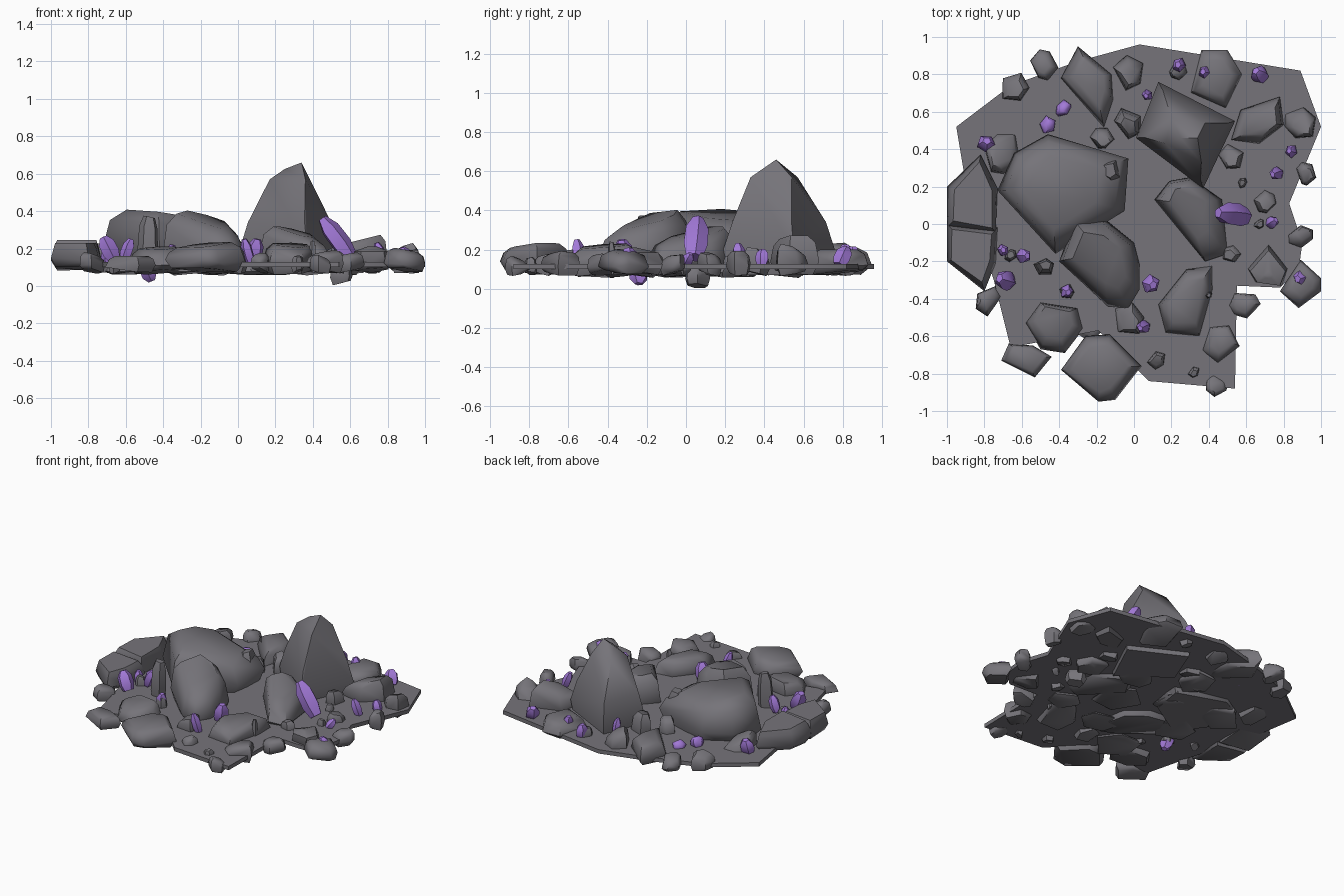
import bpy, bmesh, math, random
from mathutils import Vector

if "Cube" in bpy.data.objects:
    bpy.data.objects.remove(bpy.data.objects["Cube"])

random.seed(11)


def material(name, rgb):
    m = bpy.data.materials.new(name)
    m.diffuse_color = (*rgb, 1)
    m.use_nodes = True
    m.node_tree.nodes["Principled BSDF"].inputs["Base Color"].default_value = m.diffuse_color
    return m


STONE = material("dark stone", (0.18, 0.174, 0.193))
PURPLE = material("purple crystal", (0.36, 0.19, 0.68))


def finish(name, bm, mat):
    bmesh.ops.recalc_face_normals(bm, faces=bm.faces)
    me = bpy.data.meshes.new(name)
    bm.to_mesh(me)
    bm.free()
    me.materials.append(mat)
    ob = bpy.data.objects.new(name, me)
    bpy.context.collection.objects.link(ob)
    return ob


def hull(name, pts, mat):
    bm = bmesh.new()
    for p in pts:
        bm.verts.new(p)
    r = bmesh.ops.convex_hull(bm, input=bm.verts)
    loose = {v for v in r["geom_interior"] + r["geom_unused"]
             if isinstance(v, bmesh.types.BMVert)}
    bmesh.ops.delete(bm, geom=list(loose), context='VERTS')
    bmesh.ops.dissolve_limit(bm, angle_limit=math.radians(4),
                             verts=bm.verts, edges=bm.edges)
    return finish(name, bm, mat)


def boulder(name, outline, z0, z1, top=0.6, lean=(0, 0), slope=(0, 0), waist=0.4):
    """Outline seen from above, with a rounded tilted top and a tilted bottom."""
    c = sum((Vector(p) for p in outline), Vector((0, 0))) / len(outline)
    size = max((Vector(p) - c).length for p in outline)
    h = z1 - z0
    tilt = random.uniform(0, math.tau)
    drop = Vector((math.cos(tilt), math.sin(tilt))) * 0.02 / size
    pts = []
    for p in outline:
        d = Vector(p) - c
        k = random.uniform(-0.07, 0.07)
        pts.append((*(c + d * (0.78 + k)), z0 + 0.015 + drop.dot(d) * 0.75))
        pts.append((*p, z0 + h * (waist + k)))
        # rounded shoulder between the waist and the top
        q = d * (0.87 + k * 0.5) + Vector(lean) * 0.4
        rise = slope[0] * q.x + slope[1] * q.y
        pts.append((*(c + q), z0 + h * (waist + (1 - waist) * 0.7) + rise * 0.7))
        q = d * (top + k) + Vector(lean)
        pts.append((*(c + q), z1 + slope[0] * q.x + slope[1] * q.y))
    return hull(name, pts, STONE)


def stone(name, x, y, r, z0, z1, tilt=0.35):
    a0, n = random.uniform(0, 6.28), random.choice((5, 6))
    s = random.uniform(0.75, 0.95)
    ring = []
    for i in range(n):
        a = i * math.tau / n + random.uniform(-0.3, 0.3)
        u, v = 1.1 * r * math.cos(a), 1.1 * r * s * math.sin(a)
        ring.append((x + u * math.cos(a0) - v * math.sin(a0),
                     y + u * math.sin(a0) + v * math.cos(a0)))
    g = 0.25
    boulder(name, ring, z0, z1, 0.55,
            (random.uniform(-g, g) * r, random.uniform(-g, g) * r),
            (random.uniform(-tilt, tilt), random.uniform(-tilt, tilt)))


def crystal(name, base, tip, r):
    base, tip = Vector(base), Vector(tip)
    ax = tip - base
    q = ax.to_track_quat('Z', 'Y')
    turn = random.uniform(0, 6)
    pts = []
    for f, s in ((0, 0.7), (0.3, 1), (0.72, 0.95), (1, 0.45)):
        for i in range(5):
            a = i * math.tau / 5 + turn
            pts.append(base + ax * f + q @ Vector((r * s * math.cos(a), r * 0.85 * s * math.sin(a), 0)))
    return hull(name, pts, PURPLE)


# Thin ground slab with a broken outline
bm = bmesh.new()
edge = [(-.95, .52), (-.66, .74), (-.3, .87), (.03, .96), (.89, .82), (1, .52), (.83, .11),
        (.9, -.1), (.88, -.25), (.78, -.34), (.55, -.33), (.54, -.88), (.08, -.84), (-.19, -.57),
        (-.66, -.66), (-.75, -.3), (-.88, .1)]
f = bm.faces.new([bm.verts.new((x, y, 0.1)) for x, y in edge])
ext = bmesh.ops.extrude_face_region(bm, geom=[f])
for v in ext["geom"]:
    if isinstance(v, bmesh.types.BMVert):
        v.co.z = 0.128
finish("ground_slab", bm, STONE)

# Tall spire
base = [(.13, .76), (.54, .55), (.37, .19), (.01, .46)]
shoulder = [(.2, .57), (.38, .54), (.36, .33), (.17, .43)]
pts = [(x, y, .2) for x, y in base] + [(x, y, .57) for x, y in shoulder]
pts += [(.28 + (x - .28) * .9, .48 + (y - .48) * .9, .07) for x, y in base]
pts += [(.28 + (x - .28) * .84, .48 + (y - .48) * .84, .34) for x, y in base]
pts += [(.34, .46, .66), (.25, .46, .625)]
hull("spire", pts, STONE)

# Large boulders
boulder("large_boulder", [(-.46, .48), (-.03, .35), (-.05, .07), (-.34, -.02), (-.42, -.16), (-.73, .18),
                          (-.64, .38)], .06, .38, .6, (-.02, 0), (-.13, -.05), .42)
boulder("middle_boulder", [(-.32, .02), (-.16, .03), (.0, -.1), (.03, -.22), (.03, -.35), (-.03, -.45),
                           (-.14, -.44), (-.4, -.2)], .06, .34, .6, (-.02, .02), (-.2, .2), .38)
boulder("right_boulder", [(.19, .23), (.3, .25), (.47, .13), (.5, -.16), (.38, -.2), (.11, .13)],
        .06, .285, .6, (-.02, .02), (-.2, .1))
boulder("front_right_boulder", [(.28, -.24), (.42, -.22), (.42, -.35), (.35, -.6), (.17, -.58), (.13, -.43)],
        .06, .22, .65, (0, 0), (-.1, .1))
boulder("front_boulder", [(-.26, -.6), (-.13, -.59), (.04, -.76), (-.1, -.94), (-.19, -.95), (-.39, -.78)],
        .07, .22, .65, (0, 0), (.1, .08))
boulder("front_left_boulder", [(-.5, -.42), (-.3, -.45), (-.27, -.56), (-.37, -.69), (-.5, -.67),
                               (-.58, -.53)], .06, .2, .65, (0, .02), (.05, .1))
boulder("front_left_flat", [(-.67, -.64), (-.54, -.65), (-.44, -.71), (-.53, -.82), (-.71, -.73)],
        .07, .16, .65)
boulder("left_boulder", [(-.82, .37), (-.73, .19), (-.74, -.05), (-1, -.02), (-1, .2)], .08, .245, .78)
boulder("left_front_boulder", [(-1, .0), (-.73, -.02), (-.74, -.21), (-.8, -.36), (-1, -.2)],
        .08, .23, .78)
boulder("back_left_boulder", [(-.3, .95), (-.12, .8), (-.11, .66), (-.16, .51), (-.39, .78)],
        .07, .21, .6, (0, .02))
boulder("back_right_boulder", [(.36, .93), (.5, .93), (.58, .8), (.49, .62), (.3, .7)], .07, .2, .6)
boulder("far_right_boulder", [(.57, .61), (.78, .68), (.8, .53), (.67, .43), (.52, .45)], .07, .25, .6,
        (.02, 0), (.25, 0))
boulder("right_pointed_rock", [(.72, -.11), (.82, -.24), (.79, -.33), (.65, -.31), (.61, -.24)],
        .07, .21, .2, (0, -.03))
boulder("right_edge_rock", [(.89, -.19), (1, -.29), (1, -.36), (.88, -.45), (.78, -.36)], .07, .19, .5,
        (0, 0), (-.2, 0))

# Small stones: x, y, radius, top height
stones = [(-.48, .85, .08, .18), (-.64, .73, .08, .19), (-.7, .38, .11, .2), (-.03, .81, .09, .22),
          (-.13, .28, .07, .34), (-.17, .46, .06, .22), (-.03, .54, .08, .25), (.24, .82, .05, .18),
          (.52, .36, .07, .2), (.7, .12, .06, .18), (.89, -.07, .07, .17), (.59, -.43, .08, .17),
          (.46, -.64, .1, .18), (.44, -.86, .06, .15), (.32, -.79, .035, .16), (.12, -.73, .055, .17),
          (-.03, -.51, .09, .2), (-.78, -.41, .08, .17), (-.66, -.17, .035, .19), (-.48, -.23, .055, .37),
          (.89, .54, .09, .2), (.92, .27, .06, .19), (.52, -.16, .05, .18), (.4, -.38, .02, .24),
          (.58, .22, .03, .17), (.67, 0, .03, .17), (-.36, -.36, .04, .2)]
for i, (x, y, r, z) in enumerate(stones):
    stone(f"small_stone_{i + 1}", x, y, r, .065, z)

# Low rocks hanging from the underside
for i in range(10):
    a, d = i * 2.4, 0.62 * math.sqrt((i + .5) / 10)
    stone(f"underside_rock_{i + 1}", d * math.cos(a), d * math.sin(a), random.uniform(.1, .16),
          .055, .115, 0.05)
stone("lowest_rock", .55, .06, .065, 0.0, .12, 0.05)

# Crystals: base point, tip point, radius
crystal("large_crystal", (.6, .04, .16), (.45, .06, .36), .065)
crystal("left_tall_crystal", (-.66, -.31, .14), (-.72, -.29, .26), .055)
crystal("left_crystal", (-.61, -.17, .14), (-.57, -.17, .25), .04)
crystal("underside_crystal", (-.5, -.24, .12), (-.46, -.24, .025), .05)
small = [(-.79, .43, .052, .22), (-.46, .53, .05, .185), (-.38, .62, .05, .155), (-.7, -.14, .036, .21),
         (.09, -.32, .052, .25), (.05, -.55, .036, .25), (-.36, -.36, .038, .22), (.89, -.29, .045, .205),
         (.74, .01, .033, .18), (.76, .27, .036, .23), (.84, .39, .036, .2), (.67, .8, .048, .21),
         (.38, .81, .038, .225), (.24, .85, .042, .215), (.07, .69, .032, .24)]
for i, (x, y, r, z) in enumerate(small):
    dx, dy = random.uniform(-.02, .02), random.uniform(-.02, .02)
    crystal(f"small_crystal_{i + 1}", (x - dx, y - dy, .122), (x + dx, y + dy, z), r)

# Soft facets with crisp edges
bpy.ops.object.select_all(action='SELECT')
bpy.context.view_layer.objects.active = bpy.data.objects["spire"]
bpy.ops.object.shade_smooth_by_angle(angle=math.radians(50))
